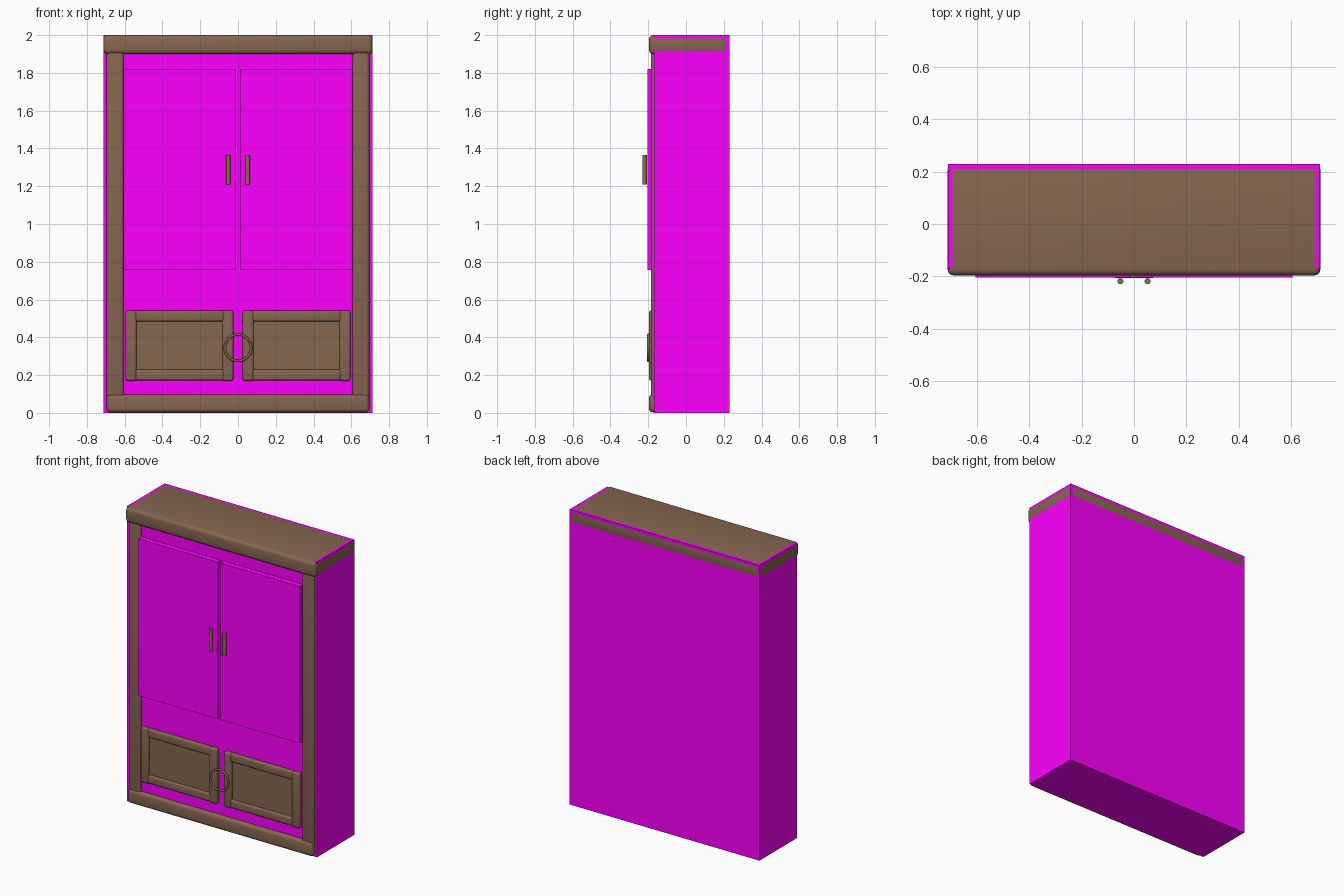
import bpy, math

if "Cube" in bpy.data.objects:
    bpy.data.objects.remove(bpy.data.objects["Cube"])


def material(name, rgb):
    m = bpy.data.materials.new(name)
    m.diffuse_color = (*rgb, 1)
    m.use_nodes = True
    m.node_tree.nodes["Principled BSDF"].inputs["Base Color"].default_value = m.diffuse_color
    return m


WOOD = material("dark_wood", (0.24, 0.135, 0.08))
PAINT = material("magenta", (1.0, 0.0, 1.0))
BRASS = material("aged_brass", (0.26, 0.16, 0.06))


def box(name, x, y, z, mat, bevel=0.0):
    """Box from (min, max) ranges, optionally with rounded edges."""
    loc = [(r[0] + r[1]) / 2 for r in (x, y, z)]
    bpy.ops.mesh.primitive_cube_add(size=1, location=loc)
    ob = bpy.context.object
    ob.name = name
    ob.scale = [r[1] - r[0] for r in (x, y, z)]
    bpy.ops.object.transform_apply(location=False, rotation=False, scale=True)
    ob.data.materials.append(mat)
    if bevel:
        mod = ob.modifiers.new("rounding", 'BEVEL')
        mod.width = bevel
        mod.segments = 4
        bpy.ops.object.shade_smooth()
    return ob


# Carcass
box("carcass", (-0.711, 0.711), (-0.17, 0.2295), (0, 1.9995), PAINT)

# Crown and plinth
box("crown", (-0.712, 0.712), (-0.196, 0.23), (1.9, 2.0), WOOD, 0.022)
box("plinth", (-0.695, 0.695), (-0.196, -0.13), (0.003, 0.097), WOOD, 0.02)

for side, s in (("left", -1), ("right", 1)):
    def span(a, b):
        return tuple(sorted((s * a, s * b)))

    # Corner post
    box(side + "_post", span(0.605, 0.695), (-0.186, -0.12), (0.06, 1.93), WOOD, 0.015)

    # Upper door and bar handle
    box(side + "_upper_door", span(0.011, 0.605), (-0.205, -0.168), (0.757, 1.82), PAINT)
    bpy.ops.mesh.primitive_cylinder_add(vertices=16, radius=0.0115, depth=0.155,
                                        location=(s * 0.052, -0.2185, 1.287))
    handle = bpy.context.object
    handle.name = side + "_handle"
    handle.data.materials.append(BRASS)
    bpy.ops.object.shade_smooth_by_angle()

    # Lower door: recessed panel with stiles and rails
    box(side + "_lower_panel", span(0.06, 0.56), (-0.18, -0.15), (0.18, 0.53), WOOD)
    for part, a, b in (("inner", 0.025, 0.083), ("outer", 0.537, 0.595)):
        box(f"{side}_{part}_stile", span(a, b), (-0.196, -0.15), (0.17, 0.543), WOOD, 0.012)
    for part, z0 in (("bottom", 0.172), ("top", 0.484)):
        box(f"{side}_{part}_rail", span(0.07, 0.55), (-0.193, -0.15), (z0, z0 + 0.058), WOOD, 0.012)

# Ring pull between the lower doors
bpy.ops.mesh.primitive_torus_add(location=(0, -0.2, 0.345), rotation=(math.pi / 2, 0, 0),
                                 major_radius=0.07, minor_radius=0.0065,
                                 major_segments=32, minor_segments=8)
ring = bpy.context.object
ring.name = "ring_pull"
ring.data.materials.append(BRASS)
bpy.ops.object.shade_smooth()
